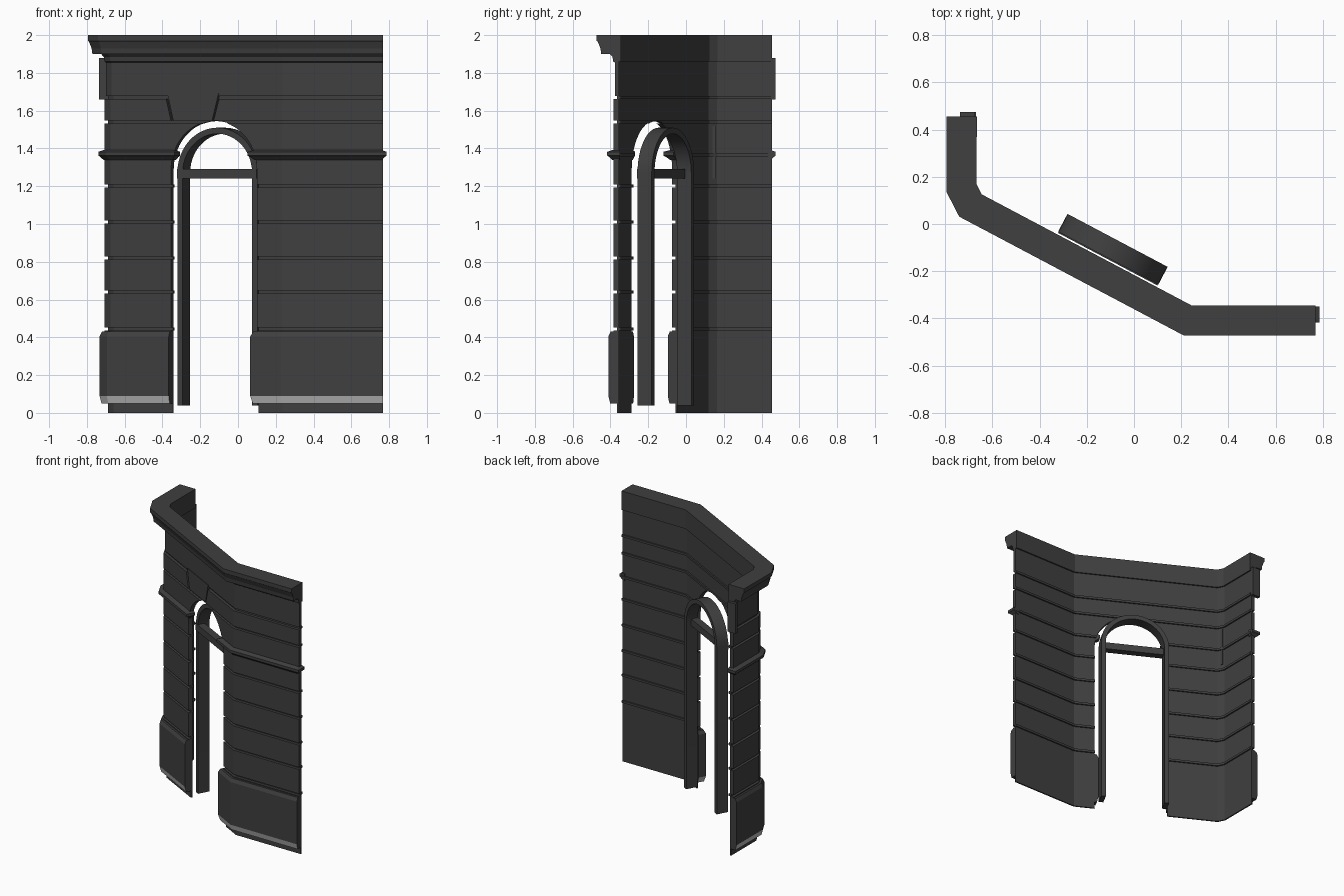
import bpy, bmesh, math
from mathutils import Vector

cube = bpy.data.objects.get("Cube")
if cube:
    bpy.data.objects.remove(cube, do_unlink=True)


def material(name, grey):
    m = bpy.data.materials.new(name)
    m.use_nodes = True
    colour = (grey, grey, grey, 1)
    m.diffuse_color = colour
    m.node_tree.nodes["Principled BSDF"].inputs["Base Color"].default_value = colour
    return m


STONE = material("dark stone", 0.05)
PALE = material("pale stone", 0.48)

# Plan of the facade face: side leg, short corner, long diagonal, straight wing
LEG_END = Vector((-0.706, 0.455))
CORNER_A = Vector((-0.707, 0.158))
CORNER_B = Vector((-0.675, 0.096))
CORNER_C = Vector((0.234, -0.385))
WING_END = Vector((0.768, -0.385))
ALONG = (CORNER_C - CORNER_B).normalized()
OUT = Vector((ALONG.y, -ALONG.x))
FACE = CORNER_B.dot(OUT)


def place(t, d):
    """Plan point on the diagonal: t along it, d out from its face."""
    return ALONG * t + OUT * (FACE + d)


def finish(name, bm):
    bmesh.ops.recalc_face_normals(bm, faces=bm.faces)
    mesh = bpy.data.meshes.new(name)
    bm.to_mesh(mesh)
    bm.free()
    mesh.materials.append(STONE)
    mesh.materials.append(PALE)
    ob = bpy.data.objects.new(name, mesh)
    bpy.context.collection.objects.link(ob)
    return ob


def sweep(name, path, profile, pale_edge=None):
    """Sweep a closed (out, z) profile along a plan path with mitred corners."""
    bm = bmesh.new()
    normals = []
    for a, b in zip(path, path[1:]):
        v = (b - a).normalized()
        normals.append(Vector((v.y, -v.x)))
    rings = []
    for i, p in enumerate(path):
        n1, n2 = normals[max(i - 1, 0)], normals[min(i, len(normals) - 1)]
        mitre = (n1 + n2) / (1 + n1.dot(n2))
        rings.append([bm.verts.new((*(p + mitre * d), z)) for d, z in profile])
    count = len(profile)
    for r, s in zip(rings, rings[1:]):
        for j in range(count):
            k = (j + 1) % count
            f = bm.faces.new((r[j], r[k], s[k], s[j]))
            f.material_index = 1 if j == pale_edge else 0
    bm.faces.new(rings[0])
    bm.faces.new(rings[-1][::-1])
    return finish(name, bm)


def prism(name, outline, d0, d1):
    """Extrude a (t, z) outline through the diagonal from depth d0 to d1."""
    bm = bmesh.new()
    front, back = [[bm.verts.new((*place(t, d), z)) for t, z in outline] for d in (d0, d1)]
    bm.faces.new(front)
    bm.faces.new(back[::-1])
    n = len(outline)
    for j in range(n):
        k = (j + 1) % n
        bm.faces.new((front[j], front[k], back[k], back[j]))
    return finish(name, bm)


def box(name, centre, size):
    bm = bmesh.new()
    bmesh.ops.create_cube(bm, size=1)
    bmesh.ops.scale(bm, vec=size, verts=bm.verts)
    bmesh.ops.translate(bm, vec=centre, verts=bm.verts)
    return finish(name, bm)


def arch(centre, radius, bottom, spring, steps=24):
    pts = [(centre - radius, bottom)]
    for i in range(steps + 1):
        a = math.pi * (1 - i / steps)
        pts.append((centre + radius * math.cos(a), spring + radius * math.sin(a)))
    return pts + [(centre + radius, bottom)]


def cut(ob, cutter):
    mod = ob.modifiers.new("cut", 'BOOLEAN')
    mod.operation = 'DIFFERENCE'
    mod.solver = 'EXACT'
    mod.object = cutter
    bpy.context.view_layer.objects.active = ob
    bpy.ops.object.modifier_apply(modifier=mod.name)
    bpy.data.objects.remove(cutter, do_unlink=True)


# Wall: grooved courses in front, matching ridges behind, stepped cornice on top
JOINTS = (0.445, 0.64, 0.82, 1.01, 1.2, 1.365, 1.54, 1.67)
H = 0.008
front = [(-0.02, 0), (-0.02, 0.05), (0, 0.05)]
back = [(-0.03, 0)]
for z in JOINTS:
    last = -0.008 if z == JOINTS[-1] else 0
    front += [(0, z - H), (-0.02, z - H), (-0.02, z + H), (last, z + H)]
    back += [(-0.03, z - H), (-0.04, z - H), (-0.04, z + H), (-0.03, z + H)]
front += [(-0.008, 1.855), (0, 1.86), (0.004, 1.885), (0.018, 1.9), (0.064, 1.9),
          (0.068, 1.93), (0.082, 1.965), (0.088, 1.97), (0.088, 2)]
back += [(-0.03, 1.86), (-0.04, 1.86), (-0.04, 2)]
wall = sweep("facade_wall", [LEG_END, CORNER_A, CORNER_B, CORNER_C, WING_END],
             front + back[::-1])

# Arched doorway and the recess around the keystone
DOOR, HALF = -0.022, 0.257
cut(wall, prism("door_cutter", arch(DOOR, HALF, -0.1, 1.288), 0.2, -0.2))
cut(wall, prism("keystone_cutter",
                [(-0.28, 1.549), (-0.024, 1.549), (0.013, 1.676), (-0.312, 1.676)], 0.06, -0.02))
prism("keystone", [(-0.268, 1.546), (-0.036, 1.546), (0.003, 1.69), (-0.302, 1.69)], -0.004, -0.025)

# String course in two lengths, returning into the doorway and round both ends
string = [(-0.01, 1.34), (0.006, 1.34), (0.022, 1.355), (0.032, 1.362),
          (0.032, 1.382), (0.004, 1.392), (-0.01, 1.392)]
leg_tip, wing_tip = Vector((-0.706, 0.443)), Vector((0.755, -0.385))
left_jamb, right_jamb = DOOR - 0.25, DOOR + 0.25
sweep("string_course_right",
      [leg_tip + Vector((0.036, 0)), leg_tip, CORNER_A, CORNER_B,
       place(left_jamb, 0), place(left_jamb, -0.03)], string)
sweep("string_course_left",
      [place(right_jamb, -0.03), place(right_jamb, 0), CORNER_C,
       wing_tip, wing_tip + Vector((0, 0.036))], string)

# Pedestals with a pale sloping foot
pedestal = [(-0.01, 0.05), (0.016, 0.05), (0.026, 0.09), (0.026, 0.405),
            (0.014, 0.43), (-0.01, 0.43)]
sweep("pedestal_right", [LEG_END, CORNER_A, CORNER_B, place(DOOR - HALF, 0)], pedestal, 1)
sweep("pedestal_left",
      [place(DOOR + HALF, -0.03), place(DOOR + HALF, 0), CORNER_C, WING_END], pedestal, 1)

# Free-standing arched door frame behind the opening, with its crossbar
MID = -0.029
frame = prism("door_frame",
              arch(MID, 0.24, 0.04, 1.27) + arch(MID, 0.208, 0.04, 1.27)[::-1], -0.052, -0.137)
bpy.ops.object.select_all(action='DESELECT')
frame.select_set(True)
bpy.context.view_layer.objects.active = frame
bpy.ops.object.shade_smooth_by_angle(angle=math.radians(30))
prism("door_crossbar",
      [(MID - 0.238, 1.24), (MID + 0.238, 1.24), (MID + 0.238, 1.29), (MID - 0.238, 1.29)],
      -0.047, -0.1)

# Small end block on the leg and a plate in the inner corner
box("leg_end_block", (-0.705, 0.462, 1.77), (0.064, 0.024, 0.22))
box("inner_corner_plate", (-0.668, 0.135, 1.38), (0.008, 0.045, 0.28))
